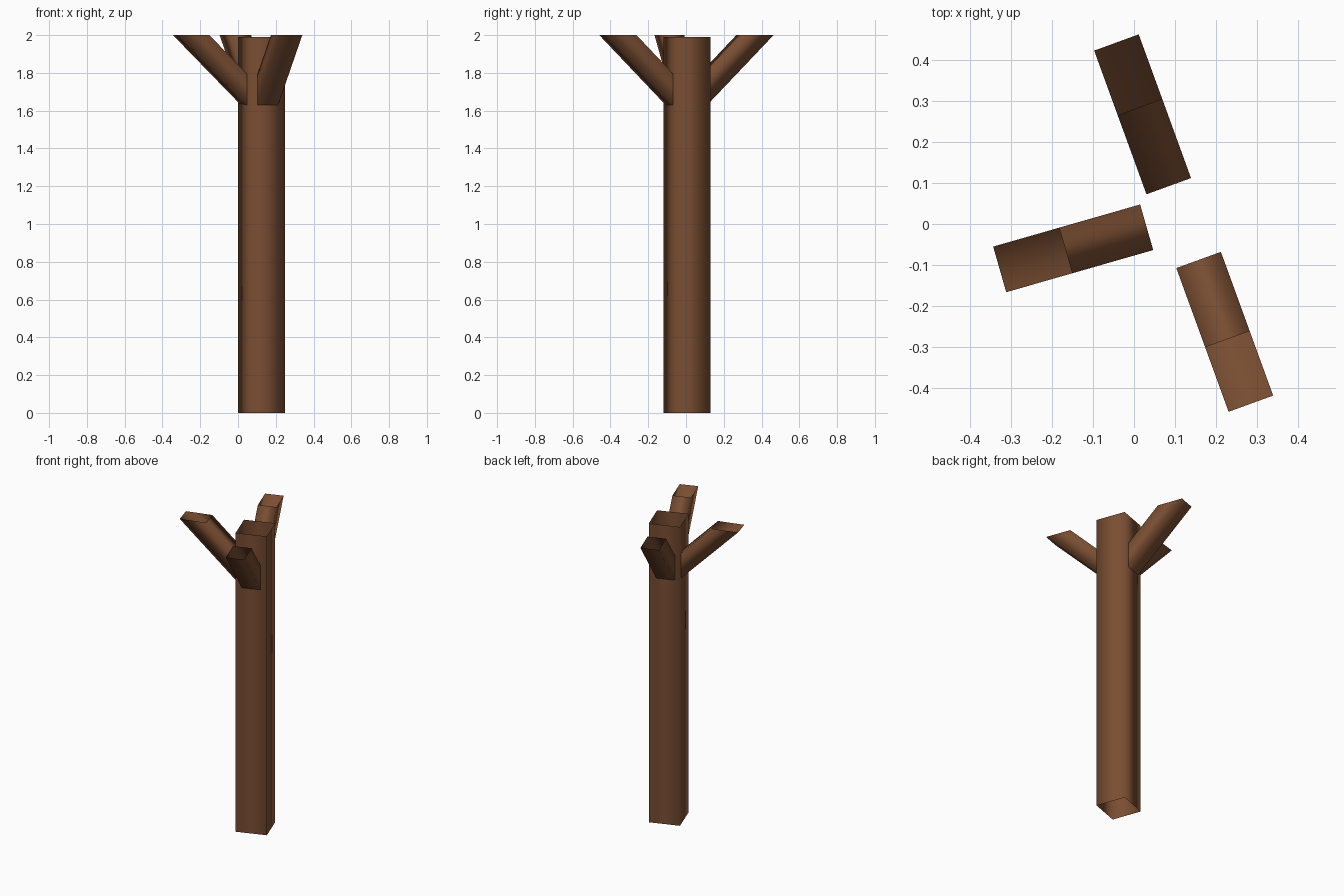
import bpy
import bmesh
from math import radians
from mathutils import Matrix

cube = bpy.data.objects.get("Cube")
if cube:
    bpy.data.objects.remove(cube)

# Bark colour
bark = bpy.data.materials.new("brown_bark")
bark.use_nodes = True
colour = (0.195, 0.076, 0.032, 1)
bark.diffuse_color = colour
bsdf = next(n for n in bark.node_tree.nodes if n.type == 'BSDF_PRINCIPLED')
bsdf.inputs["Base Color"].default_value = colour
bsdf.inputs["Roughness"].default_value = 0.9


def tube(name, start, end, location, angle):
    """Open four-sided tube joining two rings, smooth shaded."""
    bm = bmesh.new()
    a = [bm.verts.new(p) for p in start]
    b = [bm.verts.new(p) for p in end]
    for i in range(len(a)):
        j = (i + 1) % len(a)
        face = bm.faces.new((a[i], a[j], b[j], b[i]))
        face.smooth = True
    mesh = bpy.data.meshes.new(name)
    bm.transform(Matrix.Translation(location) @ Matrix.Rotation(radians(angle), 4, 'Z'))
    bm.normal_update()
    bm.to_mesh(mesh)
    bm.free()
    mesh.materials.append(bark)
    obj = bpy.data.objects.new(name, mesh)
    bpy.context.collection.objects.link(obj)
    return obj


# Trunk: hollow square post, turned about its axis
r = 0.0975
square = [(-r, -r), (r, -r), (r, r), (-r, r)]
tube("trunk", [(x, y, 0) for x, y in square], [(x, y, 1.99) for x, y in square],
     (0.125, 0.005, 0), 20)

# Branches: slanted tubes with an upright root and a level cut at the top
h, low, high, top = 0.058, 1.63, 1.795, 2.0
outer, inner = 0.374, 0.206
root = [(0, -h, low), (0, -h, high), (0, h, high), (0, h, low)]
tip = [(outer, -h, top), (inner, -h, top), (inner, h, top), (outer, h, top)]
root.reverse()
tip.reverse()
for name, x, y, angle in (("front_branch", 0.158, -0.088, -70),
                          ("back_branch", 0.085, 0.0925, 110),
                          ("side_branch", 0.031, -0.008, 196)):
    tube(name, root, tip, (x, y, 0), angle)
